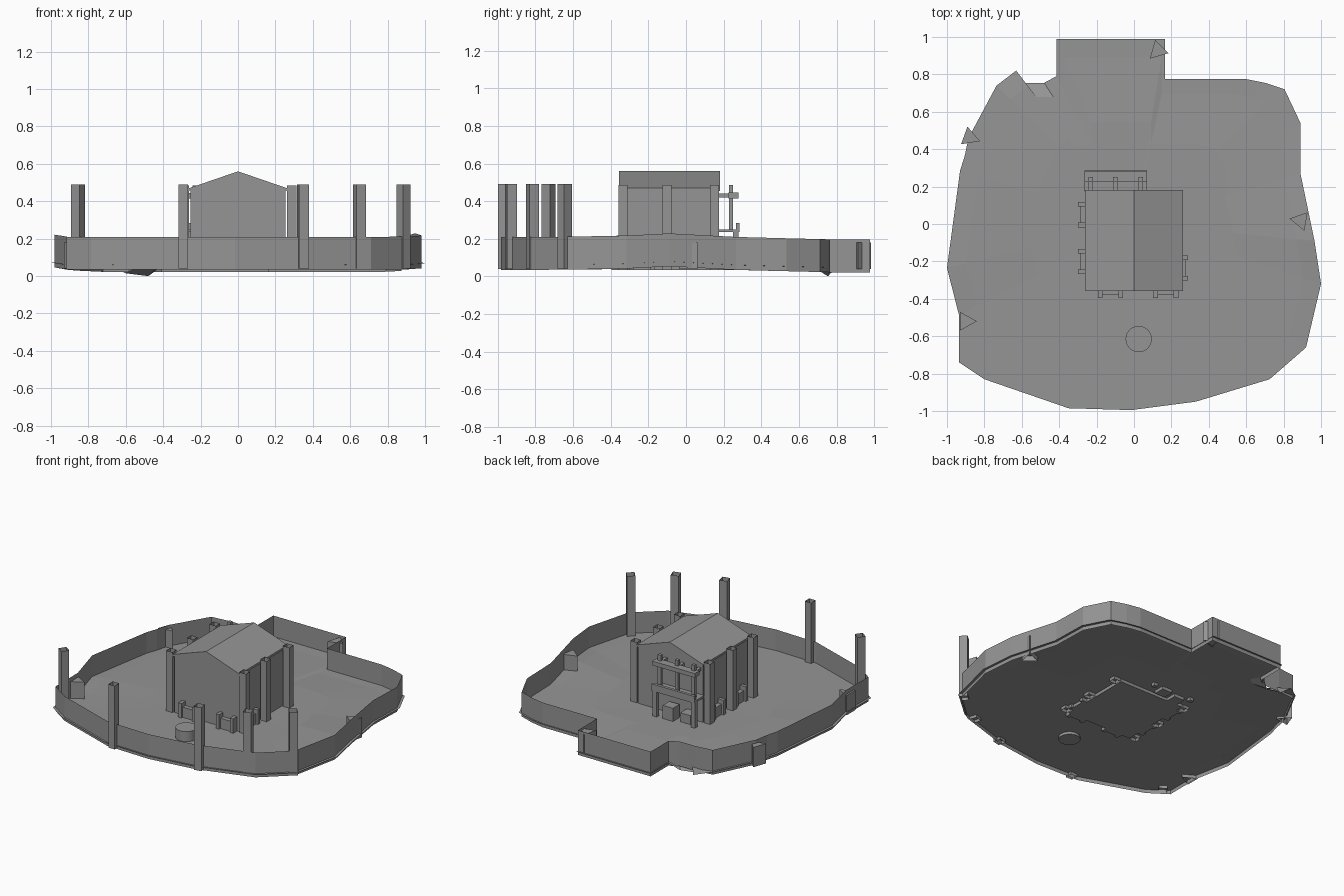
import bpy, bmesh, math
from mathutils import Vector, Matrix

if "Cube" in bpy.data.objects:
    bpy.data.objects.remove(bpy.data.objects["Cube"])

stone = bpy.data.materials.new("plain_grey")
stone.use_nodes = True
GREY = (0.3, 0.3, 0.3, 1)
stone.diffuse_color = GREY
stone.node_tree.nodes["Principled BSDF"].inputs["Base Color"].default_value = GREY


def finish(name, bm):
    mesh = bpy.data.meshes.new(name)
    bm.to_mesh(mesh)
    bm.free()
    mesh.materials.append(stone)
    obj = bpy.data.objects.new(name, mesh)
    bpy.context.collection.objects.link(obj)
    return obj


def box(name, center, size, turn=0, open_ends=False):
    """Block; with open_ends it becomes a hollow square tube."""
    bm = bmesh.new()
    bmesh.ops.create_cube(bm, size=1)
    if open_ends:
        ends = [f for f in bm.faces if abs(f.normal.z) > 0.9]
        bmesh.ops.delete(bm, geom=ends, context='FACES_ONLY')
    bm.transform(Matrix.Translation(center) @ Matrix.Rotation(math.radians(turn), 4, 'Z')
                 @ Matrix.Diagonal((*size, 1)))
    return finish(name, bm)


def span(name, x, y, z, open_ends=False):
    """Block given by its low and high limits on each axis."""
    limits = (x, y, z)
    return box(name, [sum(l) / 2 for l in limits], [l[1] - l[0] for l in limits],
               open_ends=open_ends)


def ground_height(y):
    keys = [(-1, .06), (-.4, .063), (-.1, .08), (.28, .06), (.8, .047), (1.1, .047)]
    for (a, za), (b, zb) in zip(keys, keys[1:]):
        if y <= b:
            return za + (zb - za) * (y - a) / (b - a)
    return keys[-1][1]


# Yard outline, counter-clockwise from the back annex
outline = [(.165, .99), (-.415, .99), (-.415, .79), (-.48, .755), (-.6, .755),
           (-.63, .82), (-.735, .74), (-.885, .46), (-.905, .365), (-.93, .285),
           (-1, -.235), (-.935, -.49), (-.935, -.74), (-.8, -.83), (-.35, -.985),
           (-.015, -.995), (.33, -.95), (.725, -.83), (.92, -.66), (1, -.32),
           (.965, -.09), (.89, .27), (.89, .54), (.805, .72), (.7, .755),
           (.6, .775), (.165, .775)]

# Ground sheet: rings shrinking to the middle
bm = bmesh.new()
rings = []
for s in (1, .9, .55):
    ring = []
    for i, (x, y) in enumerate(outline):
        edge = ground_height(y)
        z = edge if s > .6 else .058
        if s == 1 and i in (3, 4, 5):
            z = (0, .015, .03)[i - 3]
        ring.append(bm.verts.new((x * s, y * s, z)))
    rings.append(ring)
count = len(outline)
for outer, inner in zip(rings, rings[1:]):
    for i in range(count):
        j = (i + 1) % count
        bm.faces.new((outer[i], outer[j], inner[j], inner[i]))
middle = bm.verts.new((0, 0, .055))
for i in range(count):
    bm.faces.new((rings[-1][i], rings[-1][(i + 1) % count], middle))
finish("ground", bm)

# Thin perimeter wall following the ground
bm = bmesh.new()
low, high = [], []
for i, (x, y) in enumerate(outline):
    if i == 5:
        continue
    x, y = x * .982, y * .988
    g = ground_height(y)
    low.append(bm.verts.new((x, y, g - .026)))
    high.append(bm.verts.new((x, y, g + .149)))
for i in range(len(low)):
    j = (i + 1) % len(low)
    bm.faces.new((low[i], high[i], high[j], low[j]))
finish("perimeter_wall", bm)

# Hollow posts along the front wall
for i, (x, y, turn) in enumerate([(-.855, -.73, -35), (-.292, -.975, 0), (.348, -.93, 12),
                                  (.65, -.815, 18), (.885, -.645, 40)]):
    wide = .054 if turn else .05
    box(f"wall_post_{i + 1}", (x, y, .265), (wide, wide, .45), turn, True)

# Wedge buttresses inside the wall
for i, (x, y, turn) in enumerate([(.88, .02, 170), (-.87, .46, -20), (-.89, -.52, 0),
                                  (.12, .92, -135)]):
    bm = bmesh.new()
    rows = [[bm.verts.new((px, py, z)) for px, py in ((-.04, -.05), (.05, 0), (-.04, .05))]
            for z in (.04, .18)]
    for a in range(3):
        b = (a + 1) % 3
        bm.faces.new((rows[0][a], rows[0][b], rows[1][b], rows[1][a]))
    bm.faces.new(rows[1])
    bm.transform(Matrix.Translation((x, y, 0)) @ Matrix.Rotation(math.radians(turn), 4, 'Z'))
    finish(f"buttress_{i + 1}", bm)


def extrude_profile(name, points, y0, y1):
    bm = bmesh.new()
    face = bm.faces.new([bm.verts.new((x, y0, z)) for x, z in points])
    grown = bmesh.ops.extrude_face_region(bm, geom=[face])["geom"]
    bmesh.ops.translate(bm, vec=Vector((0, y1 - y0, 0)),
                        verts=[v for v in grown if isinstance(v, bmesh.types.BMVert)])
    bmesh.ops.recalc_face_normals(bm, faces=bm.faces)
    return finish(name, bm)


# House body with gables, and the thin pitched roof
W = .262
extrude_profile("house_body", [(-.255, .035), (.255, .035), (.255, .458), (0, .545),
                               (-.255, .458)], -.35, .175)
extrude_profile("roof", [(-W, .455), (0, .545), (W, .455), (W, .47), (0, .56), (-W, .47)],
                -.357, .182)

# Hollow side pillars
for side, label in ((1, "left"), (-1, "right")):
    for i, y in enumerate((-.335, -.102, .152)):
        box(f"{label}_pillar_{i + 1}", (side * .288, y, .26), (.05, .048, .45), 0, True)


def window_box(name, center, along, outward):
    """Low box with a taller cheek at each end, hugging a house wall."""
    half = .055
    for part, offset, length, depth, top in (("box", 0, 2 * half, .03, .13),
                                             ("cheek_a", -half, .025, .045, .16),
                                             ("cheek_b", half, .025, .045, .16)):
        place = Vector(center) + Vector(along) * offset + Vector(outward) * depth / 2
        size = [abs(a) * length + abs(o) * depth for a, o in zip(along, outward)]
        box(f"{name}_{part}", (place.x, place.y, (top + .035) / 2), (size[0], size[1], top - .035))


window_box("front_window_right", (-.125, -.35, 0), (1, 0, 0), (0, -1, 0))
window_box("front_window_left", (.17, -.35, 0), (1, 0, 0), (0, -1, 0))
window_box("right_window_back", (-.255, .05, 0), (0, 1, 0), (-1, 0, 0))
window_box("right_window_front", (-.255, -.2, 0), (0, 1, 0), (-1, 0, 0))
window_box("left_window", (.245, -.235, 0), (0, 1, 0), (1, 0, 0))

# Rear balcony: floor, top beam, uprights and supports
span("balcony_floor", (-.265, .07), (.175, .285), (.235, .25))
span("balcony_rail", (-.265, .07), (.265, .285), (.25, .285))
span("balcony_beam", (-.265, .07), (.225, .28), (.415, .445))
for i, x in enumerate((-.23, -.1, .035)):
    span(f"balcony_upright_{i + 1}", (x - .012, x + .012), (.228, .25), (.25, .485))
    span(f"balcony_bracket_{i + 1}", (x - .012, x + .012), (.175, .23), (.42, .44))
for i, x in enumerate((-.25, .05)):
    span(f"balcony_support_{i + 1}", (x - .015, x + .015), (.25, .28), (.035, .24))
span("rear_crate", (-.09, -.01), (.2, .275), (.035, .15))
span("rear_step", (-.21, -.13), (.175, .25), (.035, .12))

# Round well in the front yard
bm = bmesh.new()
bmesh.ops.create_cone(bm, cap_ends=True, segments=32, radius1=.07, radius2=.07, depth=.09)
bm.transform(Matrix.Translation((.025, -.615, .085)))
finish("well", bm)
